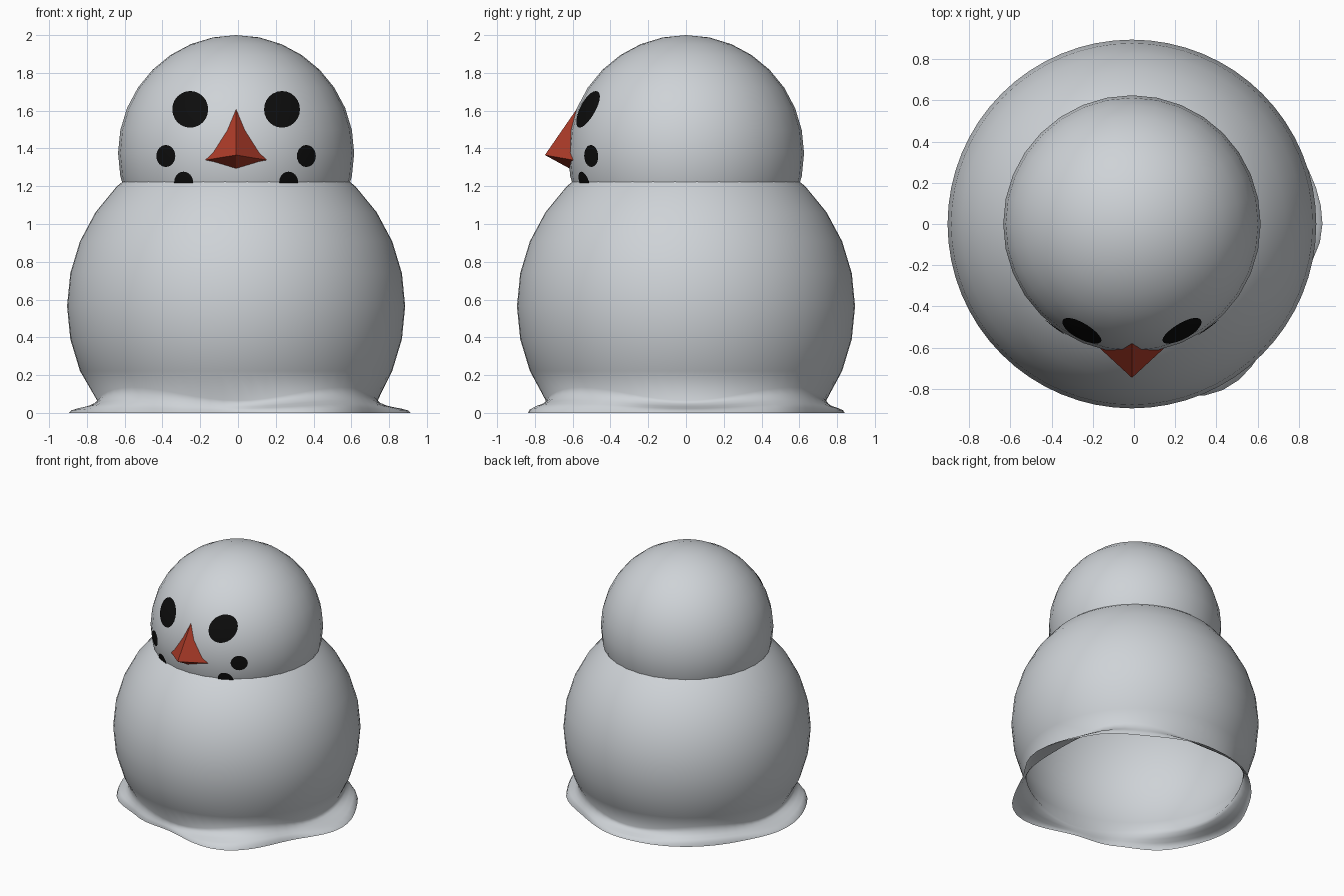
import bpy, bmesh, math

if "Cube" in bpy.data.objects:
    bpy.data.objects.remove(bpy.data.objects["Cube"])

CX = -0.01                          # shared centre line
HEAD_Z, HEAD_R = 1.375, 0.625
BODY_Z, BODY_R = 0.565, 0.895
SEG = 64


def material(name, rgb):
    m = bpy.data.materials.new(name)
    m.diffuse_color = (*rgb, 1)
    m.use_nodes = True
    m.node_tree.nodes["Principled BSDF"].inputs["Base Color"].default_value = m.diffuse_color
    return m


snow = material("snow", (0.62, 0.65, 0.68))
coal = material("coal_black", (0.004, 0.004, 0.004))
carrot = material("carrot_red", (0.42, 0.045, 0.022))


def finish(name, bm, mat, smooth=True):
    me = bpy.data.meshes.new(name)
    bm.to_mesh(me)
    bm.free()
    me.materials.append(mat)
    ob = bpy.data.objects.new(name, me)
    bpy.context.collection.objects.link(ob)
    for p in me.polygons:
        p.use_smooth = smooth
    return ob


# Puddle rim: (angle in degrees, radius)
RIM = [(0, .915), (30, .87), (60, .81), (90, .84), (120, .85), (150, .85),
       (180, .895), (212, .88), (240, .80), (262, .76), (300, .915),
       (332, .83), (360, .915)]


def rim_radius(deg):
    for (a0, r0), (a1, r1) in zip(RIM, RIM[1:]):
        if a0 <= deg <= a1:
            t = (deg - a0) / (a1 - a0)
            return r0 + (r1 - r0) * (1 - math.cos(math.pi * t)) / 2


def sphere_r(z):
    return math.sqrt(BODY_R ** 2 - (z - BODY_Z) ** 2)


# Body: hollow ball, open below, flowing into a wavy melted skirt
FLARE = [(0.0, 1.0), (0.12, 0.72), (0.38, 0.5), (0.7, 0.36), (0.92, 0.2), (1.0, 0.0)]
LATS = [math.radians(90 - 11.25 * k) for k in range(1, 11)]
bm = bmesh.new()
pole = bm.verts.new((CX, 0, BODY_Z + BODY_R))
columns = []
for i in range(SEG):
    deg = 360 * i / SEG
    a = math.radians(deg)
    h = 0.10 - 0.035 * math.cos(4 * a)          # height where the skirt starts
    profile = [(BODY_R * math.cos(t), BODY_Z + BODY_R * math.sin(t)) for t in LATS]
    rb, rr = sphere_r(h), rim_radius(deg)
    profile += [(rb + (rr - rb) * t, h * f) for t, f in FLARE]
    columns.append([bm.verts.new((CX * min(1, z / 0.2) + r * math.cos(a), r * math.sin(a), z))
                    for r, z in profile])
for i in range(SEG):
    c, d = columns[i], columns[(i + 1) % SEG]
    bm.faces.new((pole, c[0], d[0]))
    for k in range(len(c) - 1):
        bm.faces.new((c[k], c[k + 1], d[k + 1], d[k]))
finish("body", bm, snow)

# Head
bm = bmesh.new()
bmesh.ops.create_uvsphere(bm, u_segments=32, v_segments=16, radius=HEAD_R)
bmesh.ops.translate(bm, verts=bm.verts, vec=(CX, 0, HEAD_Z))
finish("head", bm, snow)


# Eyes and mouth: thin round patches lying on the front of the head
def patch(name, x, z, rx, rz, n=24, rings=4):
    def on_head(px, pz):
        r = HEAD_R + 0.003
        y = -math.sqrt(r * r - px * px - (pz - HEAD_Z) ** 2)
        return bm.verts.new((CX + px, y, pz))
    bm = bmesh.new()
    mid = on_head(x, z)
    loops = []
    for k in range(1, rings + 1):
        f = k / rings
        loops.append([on_head(x + f * rx * math.cos(2 * math.pi * i / n),
                              z + f * rz * math.sin(2 * math.pi * i / n)) for i in range(n)])
    for i in range(n):
        j = (i + 1) % n
        bm.faces.new((mid, loops[0][i], loops[0][j]))
        for p, q in zip(loops, loops[1:]):
            bm.faces.new((p[i], q[i], q[j], p[j]))
    finish(name, bm, coal)


for side, s in (("left", -1), ("right", 1)):
    patch("eye_" + side, s * 0.243, 1.607, 0.095, 0.097)
    patch("mouth_outer_" + side, s * 0.372, 1.36, 0.05, 0.058)
    patch("mouth_inner_" + side, s * 0.278, 1.222, 0.05, 0.055)

# Nose: four-sided spike, its base sunk in the head
bm = bmesh.new()
tip = bm.verts.new((CX, -0.747, 1.365))
base = [bm.verts.new(p) for p in ((CX, -0.55, 1.65), (CX - 0.178, -0.583, 1.336),
                                  (CX, -0.60, 1.285), (CX + 0.178, -0.583, 1.336))]
for i in range(4):
    bm.faces.new((tip, base[i], base[(i + 1) % 4]))
bm.faces.new(base[::-1])
bmesh.ops.recalc_face_normals(bm, faces=bm.faces)
finish("nose", bm, carrot, smooth=False)
